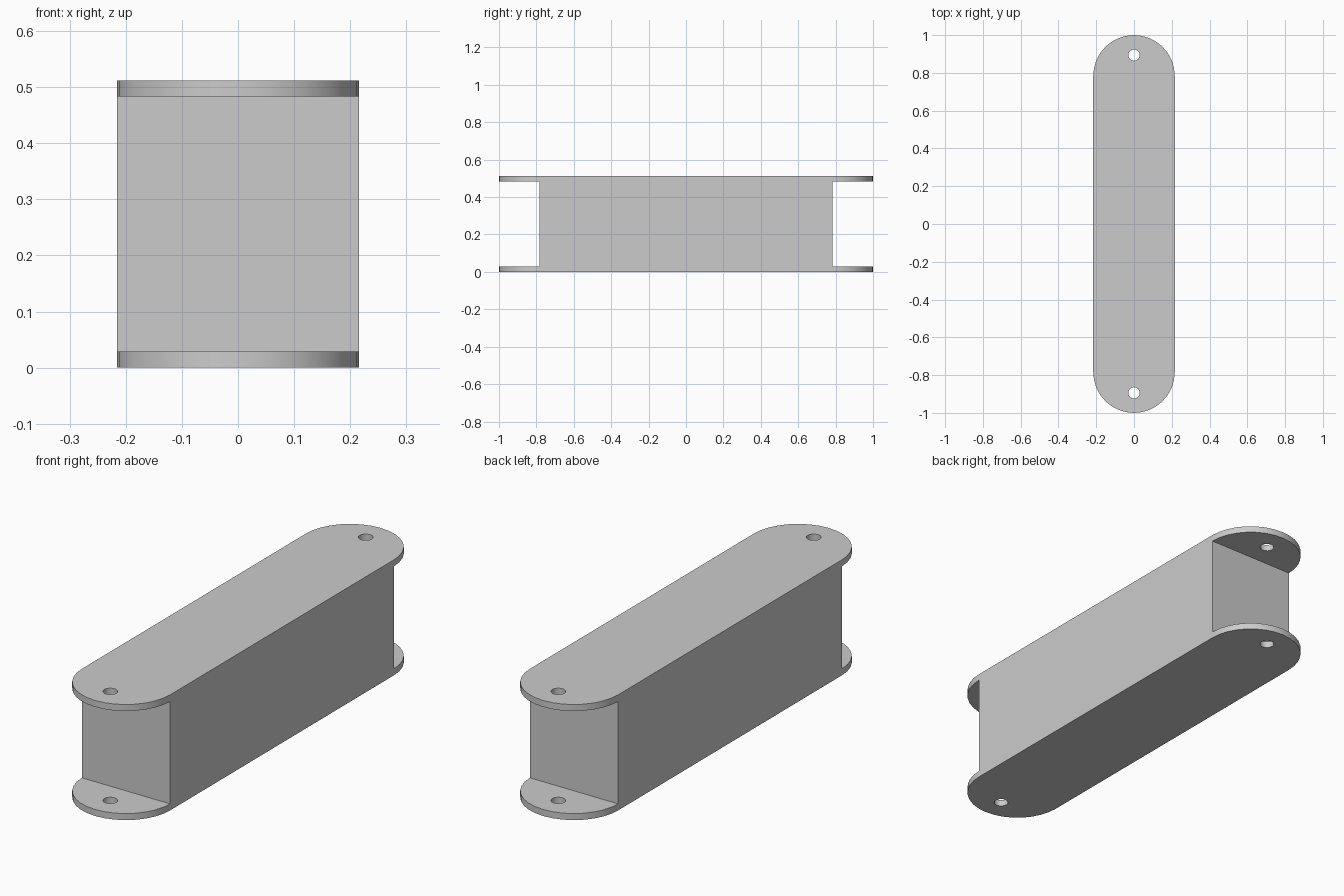
import bpy, bmesh, math

cube = bpy.data.objects.get("Cube")
if cube:
    bpy.data.objects.remove(cube, do_unlink=True)

RADIUS, HEIGHT, PLATE = 0.216, 0.512, 0.029
BODY_END = 1 - RADIUS
HOLE_Y, HOLE_R = 0.894, 0.03
ARC = 16

grey = bpy.data.materials.new("plain grey")
grey.use_nodes = True
colour = (0.6, 0.6, 0.6, 1)
grey.diffuse_color = colour
grey.node_tree.nodes["Principled BSDF"].inputs["Base Color"].default_value = colour


def prism(name, outline, z0, z1):
    """Extrude a counter-clockwise outline between two heights."""
    bm = bmesh.new()
    base = bm.faces.new([bm.verts.new((x, y, z0)) for x, y in outline])
    top = bmesh.ops.extrude_face_region(bm, geom=[base])["geom"]
    verts = [v for v in top if isinstance(v, bmesh.types.BMVert)]
    bmesh.ops.translate(bm, verts=verts, vec=(0, 0, z1 - z0))
    bmesh.ops.recalc_face_normals(bm, faces=bm.faces)
    mesh = bpy.data.meshes.new(name)
    bm.to_mesh(mesh)
    bm.free()
    mesh.materials.append(grey)
    obj = bpy.data.objects.new(name, mesh)
    bpy.context.collection.objects.link(obj)
    return obj


def arc(cy, r, start, sweep, count):
    angles = [start + sweep * i / ARC for i in range(count)]
    return [(r * math.cos(a), cy + r * math.sin(a)) for a in angles]


# Round-ended block at full height
outline = (arc(BODY_END, RADIUS, 0, math.pi, ARC + 1)
           + arc(-BODY_END, RADIUS, math.pi, math.pi, ARC + 1))
block = prism("flanged_block", outline, 0, HEIGHT)

# Open gap between the end plates, and a bolt hole through both plates
cutters = []
for side in (-1, 1):
    y0, y1 = sorted((side * BODY_END, side * 1.2))
    gap = [(-0.4, y0), (0.4, y0), (0.4, y1), (-0.4, y1)]
    cutters.append(prism("gap_cutter", gap, PLATE, HEIGHT - PLATE))
    hole = arc(side * HOLE_Y, HOLE_R, 0, 2 * math.pi, ARC)
    cutters.append(prism("hole_cutter", hole, -0.1, HEIGHT + 0.1))

bpy.ops.object.select_all(action="DESELECT")
block.select_set(True)
bpy.context.view_layer.objects.active = block
for cutter in cutters:
    cutter.hide_render = True
    cut = block.modifiers.new("cut", "BOOLEAN")
    cut.operation = "DIFFERENCE"
    cut.solver = "EXACT"
    cut.object = cutter
    bpy.ops.object.modifier_apply(modifier=cut.name)
    bpy.data.objects.remove(cutter, do_unlink=True)

# Smooth rims and holes, flat broad faces
bpy.ops.object.shade_smooth_by_angle(angle=math.radians(30))
weighted = block.modifiers.new("weighted normals", "WEIGHTED_NORMAL")
weighted.keep_sharp = True
